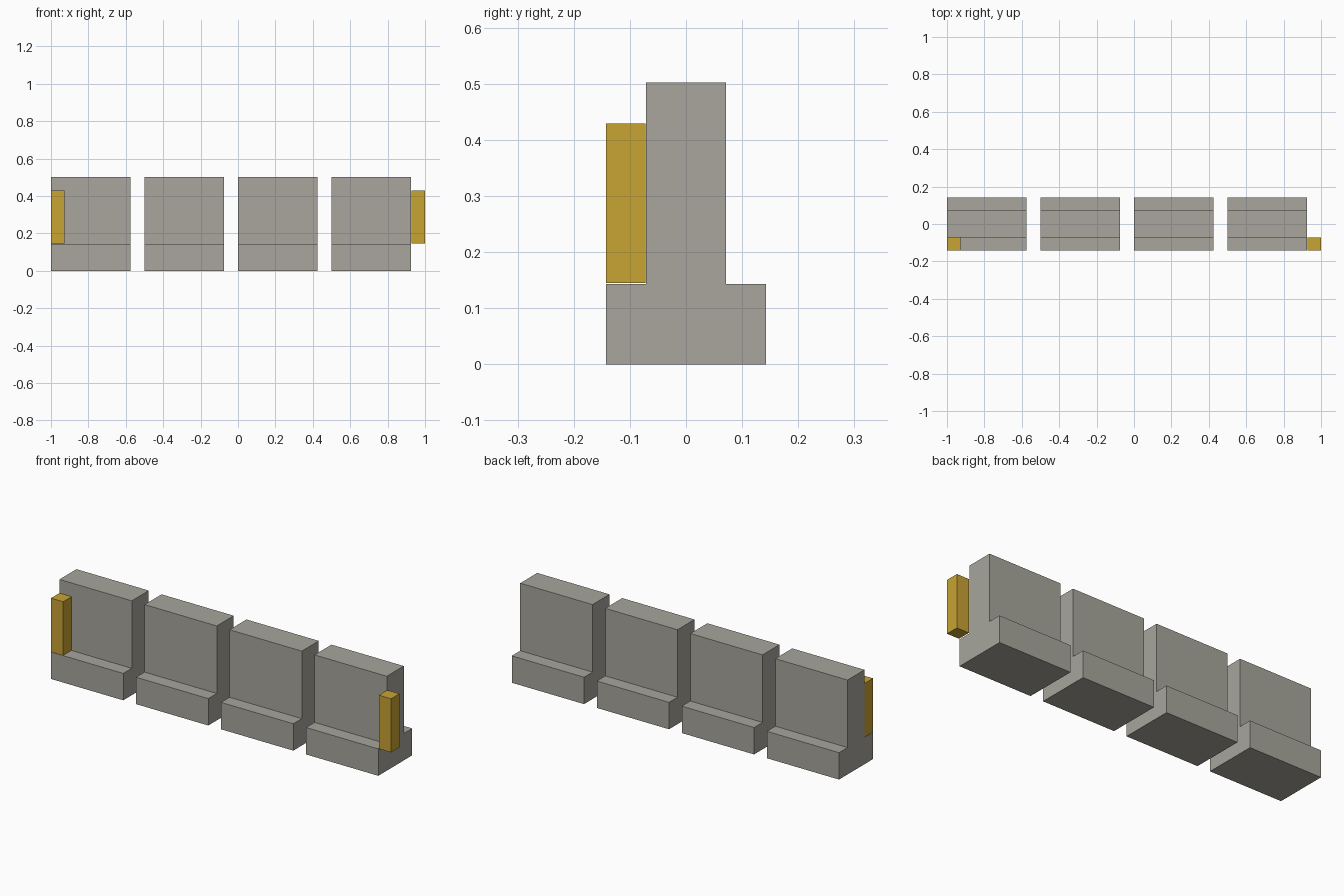
import bpy, bmesh

if "Cube" in bpy.data.objects:
    bpy.data.objects.remove(bpy.data.objects["Cube"])


def material(name, rgb):
    m = bpy.data.materials.new(name)
    m.diffuse_color = (*rgb, 1)
    m.use_nodes = True
    m.node_tree.nodes["Principled BSDF"].inputs["Base Color"].default_value = m.diffuse_color
    return m


def extrude_profile(name, profile, x0, x1, mat):
    """Extrude a closed (y, z) outline along x."""
    bm = bmesh.new()
    face = bm.faces.new([bm.verts.new((x0, y, z)) for y, z in profile])
    out = bmesh.ops.extrude_face_region(bm, geom=[face])
    moved = [g for g in out["geom"] if isinstance(g, bmesh.types.BMVert)]
    bmesh.ops.translate(bm, verts=moved, vec=(x1 - x0, 0, 0))
    bmesh.ops.recalc_face_normals(bm, faces=bm.faces)
    me = bpy.data.meshes.new(name)
    bm.to_mesh(me)
    bm.free()
    me.materials.append(mat)
    ob = bpy.data.objects.new(name, me)
    bpy.context.collection.objects.link(ob)
    return ob


concrete = material("concrete grey", (0.392, 0.381, 0.332))
yellow = material("marker yellow", (0.578, 0.366, 0.034))

# Barrier blocks: wide foot with a narrower upright wall
FOOT, WALL, STEP, TOP = 0.1425, 0.0713, 0.143, 0.502
half = [(FOOT, 0), (FOOT, STEP), (WALL, STEP), (WALL, TOP)]
outline = half + [(-y, z) for y, z in reversed(half)]
for i in range(4):
    x = -1 + 0.5 * i
    extrude_profile(f"barrier_block_{i + 1}", outline, x, x + 0.425, concrete)

# Yellow marker posts at both ends of the front
post = [(-FOOT, 0.1445), (-0.0720, 0.1445), (-0.0720, 0.4295), (-FOOT, 0.4295)]
extrude_profile("marker_post_left", post, -1, -0.9285, yellow)
extrude_profile("marker_post_right", post, 0.9285, 1, yellow)
